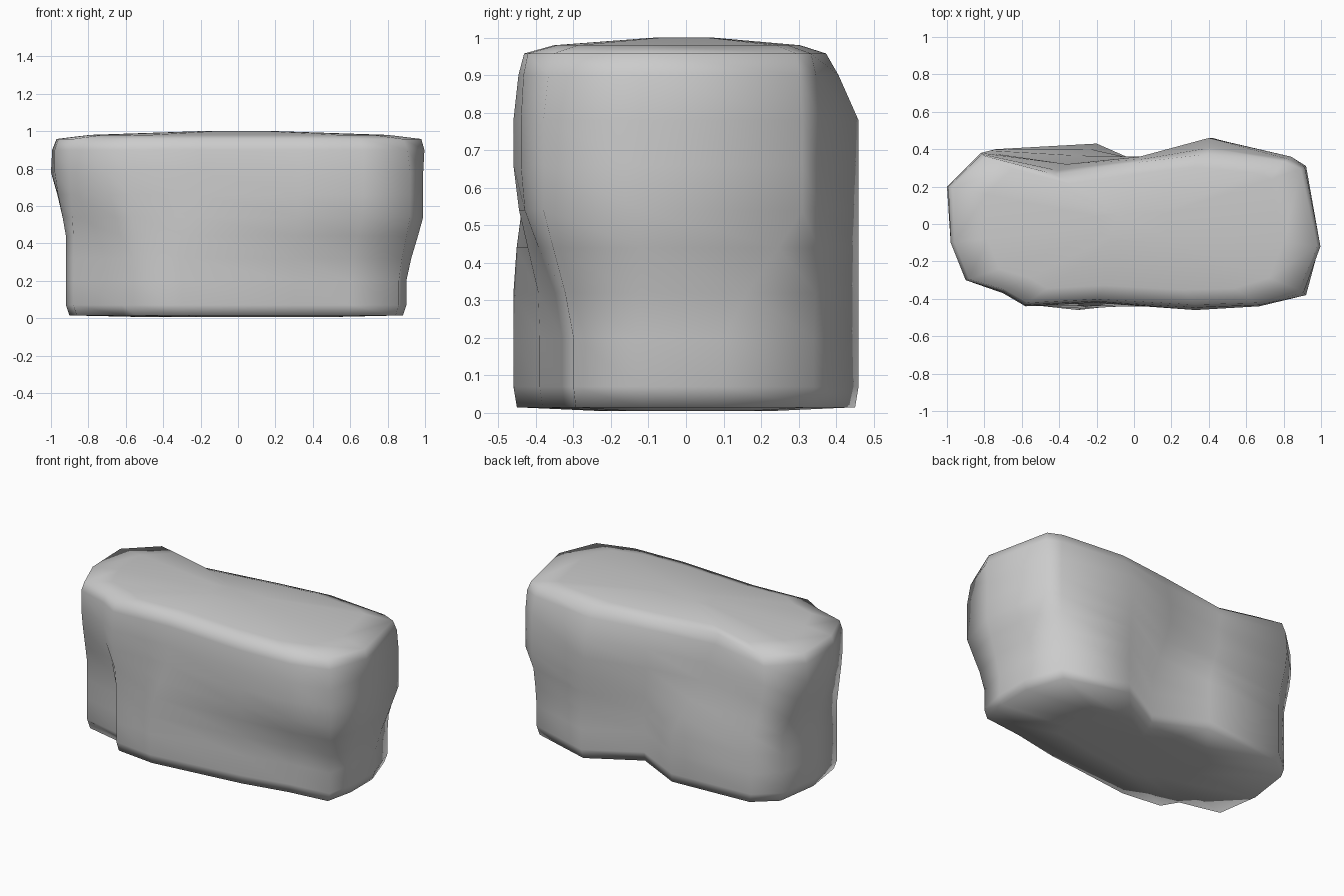
import bpy
import bmesh

cube = bpy.data.objects.get("Cube")
if cube:
    bpy.data.objects.remove(cube, do_unlink=True)

# Plain grey stone
stone = bpy.data.materials.new("grey_stone")
stone.use_nodes = True
stone.diffuse_color = (0.6, 0.6, 0.6, 1)
stone.node_tree.nodes["Principled BSDF"].inputs["Base Color"].default_value = stone.diffuse_color

# Outlines of the foot, shoulder and crown, matched point by point, counted from the left end
foot = [(.9, -.12), (.86, -.3), (.6, -.33), (.3, -.39), (-.3, -.46), (-.56, -.43),
        (-.62, -.33), (-.88, -.27), (-.92, 0), (-.88, .28), (-.74, .4), (-.2, .43),
        (.1, .28), (.42, .46), (.82, .34), (.9, .1)]
shoulder = [(.99, -.12), (.92, -.38), (.67, -.44), (.33, -.46), (-.2, -.42), (-.58, -.44),
            (-.7, -.37), (-.9, -.3), (-.98, -.1), (-1, .2), (-.82, .38), (-.36, .32),
            (.03, .36), (.4, .46), (.84, .36), (.92, .31)]
crown = [(1, -.12), (.9, -.36), (.67, -.43), (.33, -.44), (-.2, -.41), (-.58, -.43),
         (-.7, -.36), (-.9, -.3), (-.98, -.1), (-.99, .2), (-.81, .37), (-.43, .27),
         (.05, .34), (.4, .38), (.82, .34), (.91, .3)]

# Height and scale of each ring
levels = [(.005, .5), (.015, .98), (.07, 1), (.2, 1), (.32, 1), (.44, 1), (.54, 1),
          (.66, 1), (.78, 1), (.9, 1), (.958, .98), (.98, .8), (1, .2)]


def ramp(value, start, end):
    return min(max((value - start) / (end - start), 0), 1)


def mix(a, b, t):
    return a + (b - a) * t


def add_ring(bm, height, scale):
    ring = []
    for low, mid, top in zip(foot, shoulder, crown):
        # The overhang starts lower toward the left end
        start = .34 - .12 * low[0]
        swell = ramp(height, start, start + .3)
        taper = ramp(height, .78, .96)
        x, y = [mix(mix(a, b, swell), c, taper) * scale for a, b, c in zip(low, mid, top)]
        ring.append(bm.verts.new((x, y, height)))
    return ring


# Block of rock built as a stack of bridged rings
bm = bmesh.new()
rings = [add_ring(bm, *level) for level in levels]
for lower, upper in zip(rings, rings[1:]):
    for i in range(len(lower)):
        j = (i + 1) % len(lower)
        bm.faces.new((lower[i], lower[j], upper[j], upper[i]))
bm.faces.new(rings[0])
bm.faces.new(rings[-1])
bmesh.ops.recalc_face_normals(bm, faces=bm.faces)
for face in bm.faces:
    face.smooth = True

mesh = bpy.data.meshes.new("rock_block")
bm.to_mesh(mesh)
bm.free()
mesh.materials.append(stone)
rock = bpy.data.objects.new("rock_block", mesh)
bpy.context.collection.objects.link(rock)
